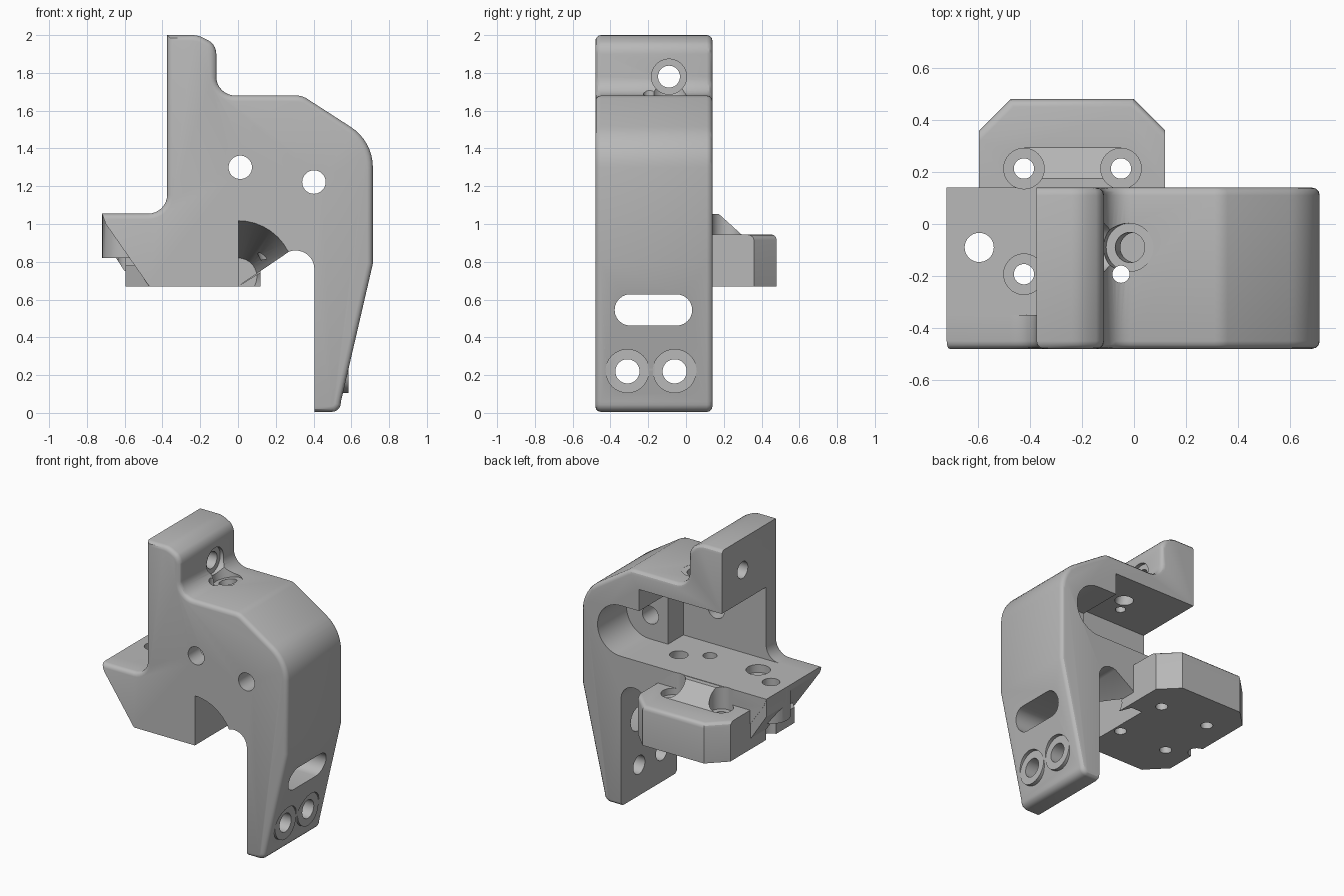
import bpy, bmesh
from math import radians, pi, cos, sin
from mathutils import Vector, Matrix

cube = bpy.data.objects.get("Cube")
if cube:
    bpy.data.objects.remove(cube, do_unlink=True)

grey = bpy.data.materials.new("plain_grey")
grey.use_nodes = True
grey.diffuse_color = (0.48, 0.48, 0.48, 1)
grey.node_tree.nodes["Principled BSDF"].inputs["Base Color"].default_value = (0.48, 0.48, 0.48, 1)


def finish(bm, name):
    bmesh.ops.recalc_face_normals(bm, faces=bm.faces)
    mesh = bpy.data.meshes.new(name)
    bm.to_mesh(mesh)
    bm.free()
    obj = bpy.data.objects.new(name, mesh)
    mesh.materials.append(grey)
    bpy.context.collection.objects.link(obj)
    return obj


def prism(name, points, axis, lo, hi, bevel_rule=None, width=0.03):
    """Extrude a 2D outline along an axis: xz along y, xy along z, yz along x."""
    place = {"x": lambda a, b, t: (t, a, b), "y": lambda a, b, t: (a, t, b),
             "z": lambda a, b, t: (a, b, t)}[axis]
    bm = bmesh.new()
    face = bm.faces.new([bm.verts.new(place(a, b, lo)) for a, b in points])
    out = bmesh.ops.extrude_face_region(bm, geom=[face])
    shift = Vector(place(0, 0, hi - lo))
    for v in out["geom"]:
        if isinstance(v, bmesh.types.BMVert):
            v.co += shift
    bmesh.ops.recalc_face_normals(bm, faces=bm.faces)
    if bevel_rule:
        edges = [e for e in bm.edges if bevel_rule(e)]
        bmesh.ops.bevel(bm, geom=edges, offset=width, segments=3, profile=0.5,
                        affect="EDGES", clamp_overlap=True)
    return finish(bm, name)


def box(name, x0, x1, y0, y1, z0, z1):
    return prism(name, [(x0, y0), (x1, y0), (x1, y1), (x0, y1)], "z", z0, z1)


def rod(name, start, end, r1, r2=None):
    start, end = Vector(start), Vector(end)
    d = end - start
    bm = bmesh.new()
    m = Matrix.Translation((start + end) / 2) @ d.to_track_quat("Z", "Y").to_matrix().to_4x4()
    bmesh.ops.create_cone(bm, cap_ends=True, segments=40, radius1=r1,
                          radius2=r1 if r2 is None else r2, depth=d.length, matrix=m)
    return finish(bm, name)


def arc(cx, cy, r, a0, a1, n=8):
    return [(cx + r * cos(radians(a0 + (a1 - a0) * i / n)),
             cy + r * sin(radians(a0 + (a1 - a0) * i / n))) for i in range(n + 1)]


def combine(target, other, operation):
    mod = target.modifiers.new("combine", "BOOLEAN")
    mod.object, mod.operation, mod.solver = other, operation, "EXACT"
    bpy.context.view_layer.objects.active = target
    bpy.ops.object.modifier_apply(modifier=mod.name)
    bpy.data.objects.remove(other, do_unlink=True)


# Main bracket outline, seen from the front
outline = ([(-0.375, 2.0)] + arc(-0.24, 1.88, 0.12, 90, 60, 3) + arc(-0.20, 1.90, 0.085, 50, 0, 4)
           + arc(-0.015, 1.78, 0.1, 180, 270) + arc(0.31, 1.58, 0.1, 90, 60, 3)
           + arc(0.46, 1.30, 0.254, 58, 0)
           + [(0.714, 0.79), (0.545, 0.06)] + arc(0.495, 0.055, 0.05, -15, -90, 4) + [(0.405, 0.005)]
           + arc(0.305, 0.76, 0.1, 0, 110) + [(0.0, 0.67), (-0.47, 0.67), (-0.7, 1.0), (-0.72, 1.055)]
           + arc(-0.475, 1.155, 0.1, 270, 360))


def outer_rim(e):
    a, b = e.verts[0].co, e.verts[1].co
    if abs(a.y - b.y) > 0.01:
        return False
    m = (a + b) / 2
    upper = m.z > 1.04 or m.x > 0.53
    foot = m.z < 0.04 and m.x > 0.42
    behind_open = m.y > 0 and m.x < -0.36
    return (upper or foot) and not behind_open


body = prism("bracket_body", outline, "y", -0.48, 0.14, outer_rim)

# Mounting base: chamfered block with a softened top rear rim
base_plan = [(-0.475, -0.47), (0.0, -0.47), (0.12, -0.35), (0.12, 0.36), (0.0, 0.48),
             (-0.475, 0.48), (-0.595, 0.36), (-0.595, -0.35)]
base = prism("mounting_base", base_plan, "z", 0.67, 0.945,
             lambda e: all(v.co.z > 0.9 and v.co.y > 0.3 for v in e.verts))
# keep the base inside the front skin of the bracket
combine(base, prism("base_trim", [(0.0, 1.2), (0.5, 1.2), (0.5, 0.98), (0.0, 0.67)], "y", -0.6, 0.139), "DIFFERENCE")
combine(base, box("corner_trim", -0.8, -0.47, -0.6, -0.2, 0.78, 1.2), "DIFFERENCE")
combine(body, base, "UNION")

# Tab underside, screw boss and rear ramp
combine(body, prism("tab_support", [(-0.718, 1.05), (-0.718, 0.93), (-0.6, 0.75), (-0.3, 0.75), (-0.3, 1.05)],
                    "y", -0.05, 0.138), "UNION")
combine(body, rod("tab_boss", (-0.595, -0.09, 0.82), (-0.595, -0.09, 1.05), 0.124), "UNION")
combine(body, prism("rear_ramp", [(0.1, 1.052), (0.175, 1.052), (0.31, 0.93), (0.31, 0.9), (0.1, 0.9)],
                    "x", -0.42, -0.05), "UNION")

# Screw bosses on the leg, with flat landings cut into the slope
for y in (-0.31, -0.06):
    combine(body, rod("leg_boss", (0.45, y, 0.22), (0.585, y, 0.22), 0.115), "UNION")

cuts = []
# Open pocket and round-ended slot behind the front wall
cuts.append(box("pocket", -0.9, 0.265, -0.35, 0.6, 1.055, 1.56))
cuts.append(prism("slot", [(0.0, 1.055)] + arc(0.41, 1.232, 0.177, -90, 90, 20) + [(0.0, 1.409)],
                  "y", -0.18, 0.6))
# Tapered hollow under the floor, open at the front
hollow = rod("hollow", (0.0, -0.5, 0.72), (0.0, 0.08, 0.72), 0.305, 0.1)
combine(hollow, box("hollow_limit", -0.6, 0.002, -0.6, 0.6, 0, 1.5), "DIFFERENCE")
cuts.append(hollow)
# Front-to-back holes
for x, z in ((0.012, 1.3), (0.402, 1.222)):
    cuts.append(rod("front_hole", (x, -0.6, z), (x, -0.1, z), 0.062))
# Base screw holes with counterbores
for x in (-0.423, -0.05):
    for y in (-0.193, 0.213):
        cuts.append(rod("base_hole", (x, y, 0.5), (x, y, 1.3), 0.039))
        seat = 0.9 if y > 0 else 1.0
        cuts.append(rod("base_seat", (x, y, seat), (x, y, 1.12), 0.078 if y > 0 or x < -0.2 else 0.045))
cuts.append(rod("tab_hole", (-0.595, -0.09, 0.6), (-0.595, -0.09, 1.2), 0.056))
cuts.append(rod("small_top_hole", (-0.05, -0.193, 1.4), (-0.05, -0.193, 1.9), 0.033))
# Tilted hole from the shoulder down to the hollow
cuts.append(rod("tilted_hole", (-0.053, -0.09, 1.83), (0.17, -0.09, 0.82), 0.058))
cuts.append(rod("tilted_seat", (-0.053, -0.09, 1.83), (-0.016, -0.09, 1.66), 0.093))
# Tower cross hole
cuts.append(rod("tower_hole", (-0.6, -0.09, 1.78), (0.1, -0.09, 1.78), 0.058))
cuts.append(rod("tower_seat", (-0.14, -0.09, 1.78), (0.02, -0.09, 1.78), 0.093))
# Leg slot and screw holes
cuts.append(prism("leg_slot", arc(-0.05, 0.545, 0.083, -90, 90, 12) + arc(-0.295, 0.545, 0.083, 90, 270, 12),
                  "x", 0.2, 0.9))
for y in (-0.31, -0.06):
    cuts.append(rod("leg_hole", (0.2, y, 0.22), (0.9, y, 0.22), 0.064))
    cuts.append(rod("leg_landing", (0.584, y, 0.22), (0.9, y, 0.22), 0.116))
for c in cuts:
    combine(body, c, "DIFFERENCE")

# One material, smooth curves with sharp corners kept
body.data.materials.clear()
body.data.materials.append(grey)
for p in body.data.polygons:
    p.material_index = 0
bpy.ops.object.select_all(action="DESELECT")
body.select_set(True)
bpy.context.view_layer.objects.active = body
bpy.ops.object.shade_smooth_by_angle(angle=radians(30))
